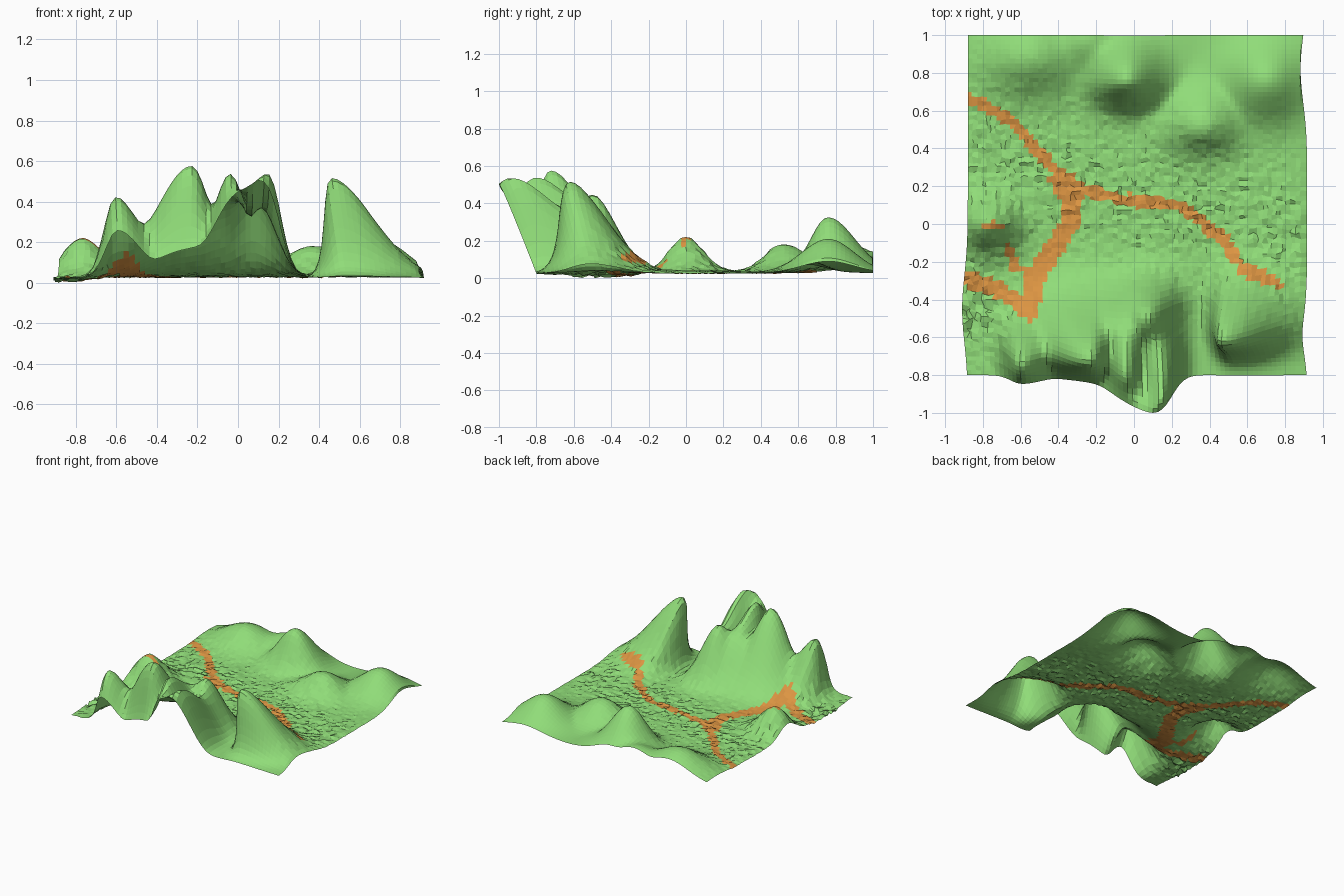
import bpy, bmesh, math, random
from mathutils import Vector

if "Cube" in bpy.data.objects:
    bpy.data.objects.remove(bpy.data.objects["Cube"])
random.seed(4)

def material(name, rgb):
    m = bpy.data.materials.new(name)
    m.diffuse_color = (*rgb, 1)
    m.use_nodes = True
    m.node_tree.nodes["Principled BSDF"].inputs["Base Color"].default_value = m.diffuse_color
    return m

grass = material("grass green", (0.28, 0.72, 0.19))
dirt = material("path orange", (0.72, 0.30, 0.055))

# hills: base x, base y, height, radius left, right, front, back, lean x, lean y
HILLS = [
    (-0.58, -0.66, 0.40, 0.09, 0.15, 0.19, 0.15, -0.02, -0.08),
    (-0.24, -0.60, 0.55, 0.24, 0.14, 0.17, 0.21, 0.01, -0.12),
    (-0.04, -0.66, 0.51, 0.12, 0.11, 0.17, 0.24, 0.00, -0.13),
    (0.13, -0.71, 0.50, 0.10, 0.10, 0.18, 0.24, 0.02, -0.19),
    (0.07, -0.80, 0.45, 0.24, 0.12, 0.20, 0.15, 0.01, -0.20),
    (0.07, -0.42, 0.42, 0.15, 0.14, 0.20, 0.13, 0.00, -0.07),
    (-0.09, -0.47, 0.34, 0.17, 0.15, 0.18, 0.15, 0.00, -0.08),
    (0.53, -0.50, 0.49, 0.09, 0.25, 0.15, 0.20, -0.07, -0.12),
    (-0.77, 0.00, 0.195, 0.13, 0.15, 0.13, 0.13, 0.00, 0.00),
    (-0.04, 0.77, 0.30, 0.18, 0.18, 0.14, 0.20, 0.00, -0.01),
    (-0.55, 0.88, 0.15, 0.24, 0.24, 0.19, 0.22, 0.00, 0.00),
    (-0.25, 0.97, 0.12, 0.20, 0.20, 0.18, 0.22, 0.00, 0.00),
    (0.37, 0.52, 0.155, 0.20, 0.18, 0.14, 0.19, 0.00, 0.00),
    (0.70, 0.76, 0.185, 0.20, 0.20, 0.20, 0.20, 0.00, 0.00),
]

# paths: half width and points
PATHS = [
    (0.034, [(-0.90, 0.68), (-0.65, 0.55), (-0.45, 0.31), (-0.25, 0.17), (0.0, 0.12),
             (0.25, 0.10), (0.45, -0.06), (0.58, -0.24), (0.76, -0.32)]),
    (0.055, [(-0.40, 0.24), (-0.34, 0.12), (-0.34, 0.0), (-0.44, -0.16), (-0.52, -0.26), (-0.56, -0.46)]),
    (0.045, [(-0.89, -0.29), (-0.77, -0.32), (-0.63, -0.40)]),
    (0.025, [(-0.67, -0.13), (-0.62, -0.24), (-0.53, -0.25)]),
    (0.025, [(-0.77, -0.01), (-0.72, -0.01)]),
]

def near_path(p, extra=0.0):
    for w, pts in PATHS:
        for a, b in zip(pts, pts[1:]):
            a, b = Vector(a), Vector(b)
            t = max(0, min(1, (p - a).dot(b - a) / (b - a).length_squared))
            if (p - a.lerp(b, t)).length < w + extra:
                return True
    return False

def raise_point(x, y):
    """Smooth maximum of all hills, with a sideways lean that grows with height."""
    total = lx = ly = weight = 0.0
    for hx, hy, h, rl, rr, rf, rb, dx, dy in HILLS:
        u = (x - hx) / (rr if x > hx else rl)
        v = (y - hy) / (rb if y > hy else rf)
        f = h * math.exp(-u * u - v * v)
        total += f ** 3.5
        w = f * f
        weight += w
        lx += w * dx / h
        ly += w * dy / h
    top = total ** (1 / 3.5)
    return top, lx / (weight + 1e-20) * top, ly / (weight + 1e-20) * top

def bell(d, r):
    return math.exp(-(d / r) ** 2)

# terrain sheet
N = 72
X0, X1, Y0, Y1 = -0.88, 0.905, -0.80, 1.0
bm = bmesh.new()
rows = []
for j in range(N + 1):
    row = []
    for i in range(N + 1):
        x = X0 + (X1 - X0) * i / N
        y = Y0 + (Y1 - Y0) * j / N
        h, dx, dy = raise_point(x, y)
        corner = bell(x + 0.88, 0.22) * bell(y + 0.45, 0.25)
        valley = bell(y - 0.15 + 0.25 * x, 0.42) * (1 if h < 0.15 else 0.4)
        inner = 0 < i < N and 0 < j < N
        rough = 0.009 * valley * (1 if inner else 0.3) + 0.018 * corner
        jit = 0.9 * rough if inner else 0
        z = 0.037 + h + 0.008 * valley * inner - 0.012 * corner + random.uniform(-rough, rough)
        x += dx + random.uniform(-jit, jit) - 0.03 * corner
        if i == N:
            x += 0.012 - 0.035 * bell(y - 0.82, 0.25) - 0.02 * bell(y + 0.6, 0.15)
        y = max(-1.0, y + dy + random.uniform(-jit, jit))
        row.append(bm.verts.new((x, y, z)))
    rows.append(row)
low = min(v.co.z for v in bm.verts)
for v in bm.verts:
    v.co.z -= low

# faces: orange where they lie on a path
path_quads = []
for j in range(N):
    for i in range(N):
        quad = (rows[j][i], rows[j][i + 1], rows[j + 1][i + 1], rows[j + 1][i])
        f = bm.faces.new(quad)
        f.material_index = int(near_path(f.calc_center_median().xy, random.uniform(-0.010, 0.006)))
        if f.material_index:
            path_quads.append([v.co.copy() for v in quad])

# underside of the path, facing down
for quad in path_quads:
    vs = [bm.verts.new((c.x, c.y, max(0, c.z - 0.003))) for c in reversed(quad)]
    bm.faces.new(vs).material_index = 1
bmesh.ops.remove_doubles(bm, verts=bm.verts, dist=0.0001)

me = bpy.data.meshes.new("terrain")
bm.to_mesh(me)
bm.free()
me.materials.append(grass)
me.materials.append(dirt)
bpy.context.collection.objects.link(bpy.data.objects.new("terrain", me))
